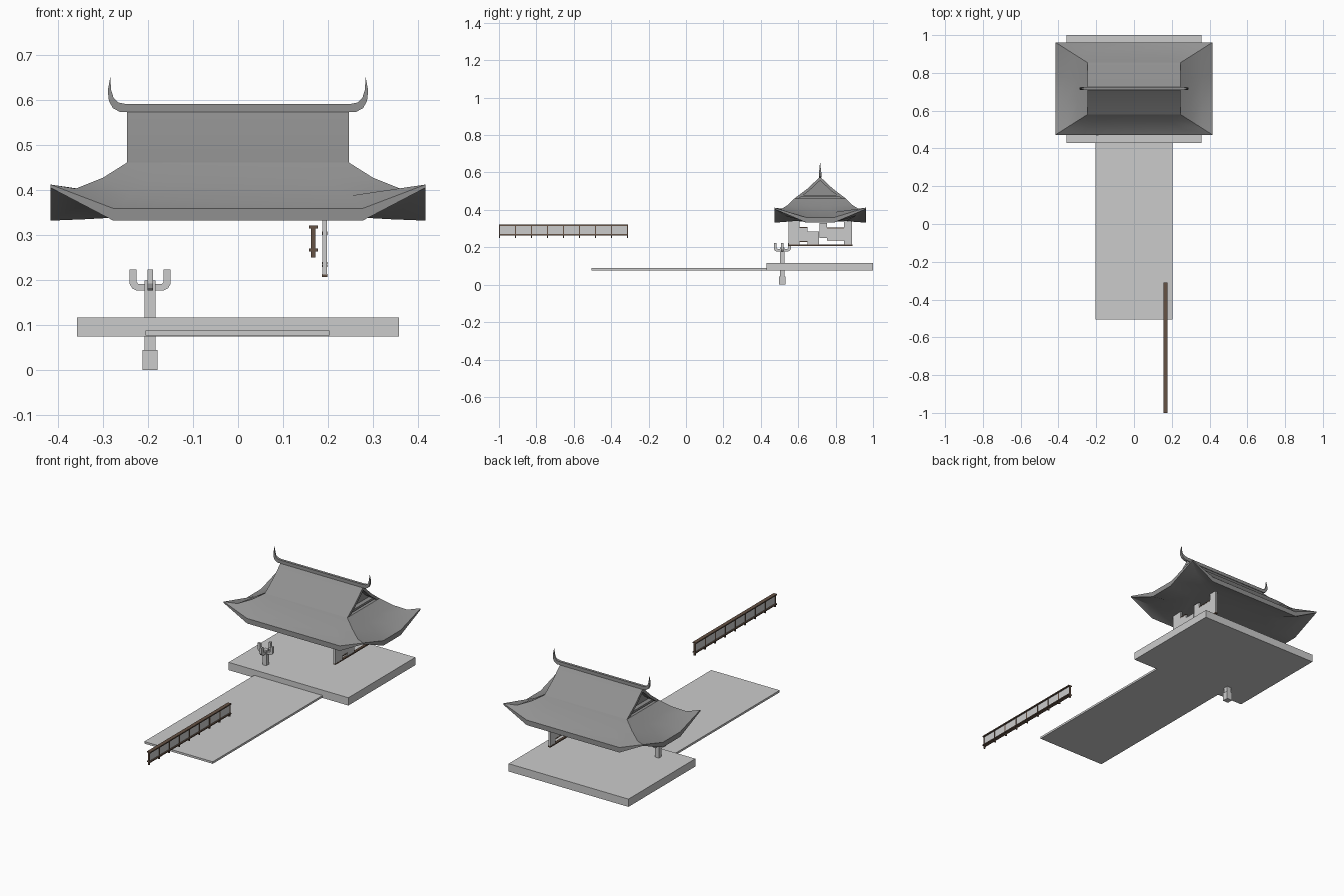
import bpy, bmesh, math

if "Cube" in bpy.data.objects:
    bpy.data.objects.remove(bpy.data.objects["Cube"])

ROOF_Y = 0.717


def material(name, rgb):
    m = bpy.data.materials.new(name)
    m.diffuse_color = (*rgb, 1)
    m.use_nodes = True
    m.node_tree.nodes["Principled BSDF"].inputs["Base Color"].default_value = m.diffuse_color
    return m


TILE = material("dark_tile", (0.28, 0.28, 0.28))
WOOD = material("brown_wood", (0.13, 0.085, 0.06))


def finish(name, bm, mat=None, smooth=False):
    bmesh.ops.recalc_face_normals(bm, faces=bm.faces)
    me = bpy.data.meshes.new(name)
    bm.to_mesh(me)
    bm.free()
    ob = bpy.data.objects.new(name, me)
    bpy.context.collection.objects.link(ob)
    if mat:
        me.materials.append(mat)
    if smooth:
        bpy.ops.object.select_all(action='DESELECT')
        ob.select_set(True)
        bpy.context.view_layer.objects.active = ob
        bpy.ops.object.shade_smooth_by_angle(angle=math.radians(25))
    return ob


def add_box(bm, x, y, z):
    vs = bmesh.ops.create_cube(bm, size=1)["verts"]
    for v in vs:
        for i, (a, b) in enumerate((x, y, z)):
            v.co[i] = (a + b) / 2 + v.co[i] * (b - a)


def boxes(name, items, mat=None):
    bm = bmesh.new()
    for it in items:
        add_box(bm, *it)
    return finish(name, bm, mat)


def add_profile(bm, pts, place, depth):
    """Extrude a closed 2D outline between two depths; place(u, v, d) gives a 3D point."""
    a, b = [[bm.verts.new(place(u, v, d)) for u, v in pts] for d in depth]
    bm.faces.new(a)
    bm.faces.new(b[::-1])
    for i in range(len(pts)):
        j = (i + 1) % len(pts)
        bm.faces.new((a[i], b[i], b[j], a[j]))


# stone platform and approach path
boxes("platform", [((-.357, .357), (.43, 1), (.075, .117))])
boxes("walkway", [((-.205, .203), (-.505, .432), (.077, .088))])

# pillar with footing and crossed U-shaped bracket arms
PX, PY = -.195, .515
sq = lambda r: ((PX - r, PX + r), (PY - r, PY + r))
boxes("pillar", [(*sq(.0165), (0, .045)), (*sq(.012), (.045, .199))])
half = [(.0455, .223), (.0455, .192), (.04, .182), (.03, .177)]
inner = [(.03, .223), (.03, .196), (.026, .191)]
u_shape = half + [(-u, v) for u, v in half[::-1]] + [(-u, v) for u, v in inner] + inner[::-1]
for name, place in (("bracket_across", lambda u, v, d: (PX + u, PY + d, v)),
                    ("bracket_along", lambda u, v, d: (PX + d, PY + u, v))):
    bm = bmesh.new()
    add_profile(bm, u_shape, place, (-.006, .006))
    finish(name, bm)


# hipped lower roof: rings of (half width, corner height, middle height)
def ring(bm, hx, zc, zm):
    hy = .137 + (hx - .246) * .635
    mx, my = hx * .665, hy * .3
    q = [(-hx, -hy, zc), (-mx, -hy, zm), (mx, -hy, zm), (hx, -hy, zc),
         (hx, -my, zm), (hx, my, zm)]
    q += [(-x, -y, z) for x, y, z in q]
    return [bm.verts.new((x, ROOF_Y + y, z)) for x, y, z in q]


bm = bmesh.new()
levels = [(.246, .461, .461), (.30, .427, .420), (.36, .403, .386), (.416, .412, .359),
          (.416, .405, .332), (.34, .37, .335), (.25, .34, .34)]
rings = [ring(bm, *lv) for lv in levels]
for a, b in zip(rings, rings[1:]):
    for i in range(12):
        j = (i + 1) % 12
        bm.faces.new((a[i], a[j], b[j], b[i]))
bm.faces.new(rings[0])
bm.faces.new(rings[-1])
finish("lower_roof", bm, TILE, True)

# gabled upper roof shell
along_x = lambda u, v, d: (d, ROOF_Y + u, v)
outer = [(-.137, .461), (-.066, .515), (0, .577), (.066, .515), (.137, .461)]
under = [(.115, .461), (.06, .501), (0, .557), (-.06, .501), (-.115, .461)]
bm = bmesh.new()
add_profile(bm, outer + under, along_x, (-.246, .246))
finish("upper_roof", bm, TILE, True)

# recessed gable walls with a cross beam
bm = bmesh.new()
for s in (-1, 1):
    add_profile(bm, [(-.118, .459), (.118, .459), (.062, .503), (0, .56), (-.062, .503)],
                along_x, (s * .20, s * .215))
    add_box(bm, (s * .227 - .012, s * .227 + .012), (ROOF_Y - .105, ROOF_Y + .105), (.468, .479))
finish("gable_walls", bm, TILE)

# ridge beam with upturned horns
horn = [(.262, .573), (.278, .582), (.2865, .598), (.289, .62), (.2835, .65),
        (.2815, .622), (.276, .604), (.265, .594), (.25, .591)]
bm = bmesh.new()
add_profile(bm, horn + [(-u, v) for u, v in horn[::-1]],
            lambda u, v, d: (u, ROOF_Y + d * (1 if v < .6 else .5 if v < .64 else .15), v),
            (-.007, .007))
finish("ridge", bm, TILE)

# wall screen under the roof: posts, infill panels, rails
WX = (.187, .198)
boxes("screen_panels", [(WX, y, z) for y, z in (
    ((.548, .608), (.213, .34)), ((.608, .65), (.232, .303)), ((.65, .71), (.215, .285)),
    ((.715, .755), (.25, .33)), ((.755, .845), (.24, .30)), ((.845, .888), (.213, .34)))])
FX = (.186, .199)
boxes("screen_rails", [(FX, (.548, .89), (.207, .214)), (FX, (.608, .65), (.303, .308)),
                       (FX, (.608, .65), (.229, .234)), (FX, (.755, .845), (.30, .305)),
                       (FX, (.755, .845), (.235, .24))], WOOD)

# balustrade: two rails, nine posts with feet, infill panels
boxes("balustrade_rails", [((.157, .177), (-1, -.31), z) for z in ((.315, .321), (.264, .27))], WOOD)
ys = [-.997 + i * .0855 for i in range(9)]
boxes("balustrade_posts", [((.1625, .1715), (y - .003, y + .003), (.25, .316)) for y in ys], WOOD)
boxes("balustrade_panels", [((.1645, .1695), (a + .003, b - .003), (.269, .316))
                            for a, b in zip(ys, ys[1:])])
